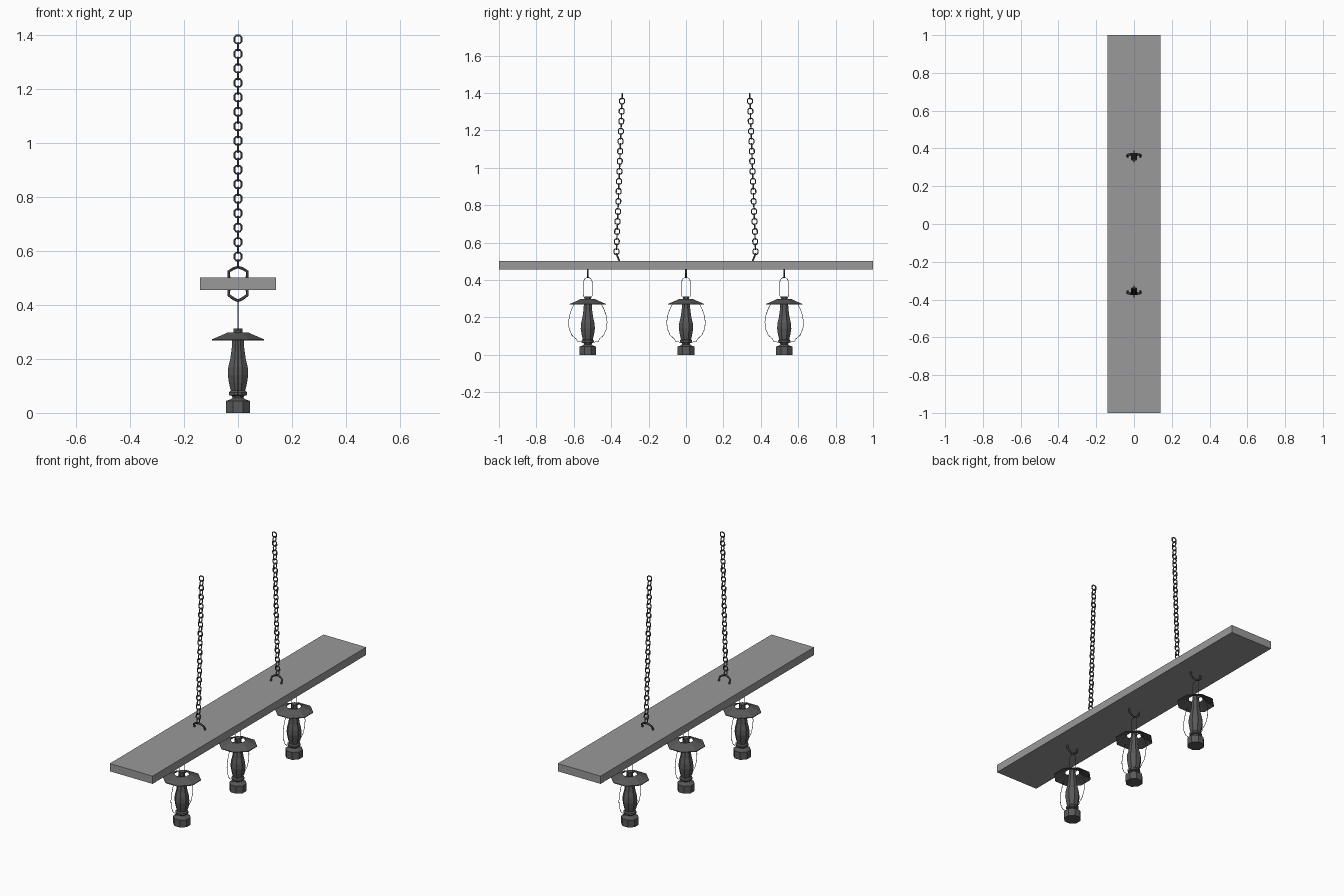
import bpy, bmesh, math
from mathutils import Vector

cube = bpy.data.objects.get("Cube")
if cube:
    bpy.data.objects.remove(cube, do_unlink=True)


def material(name, rgb):
    m = bpy.data.materials.new(name)
    m.use_nodes = True
    m.diffuse_color = (*rgb, 1)
    m.node_tree.nodes["Principled BSDF"].inputs["Base Color"].default_value = (*rgb, 1)
    return m


wood = material("grey_wood", (0.32, 0.32, 0.32))
iron = material("dark_iron", (0.1, 0.1, 0.1))


def finish(name, bm, mat):
    bmesh.ops.recalc_face_normals(bm, faces=bm.faces)
    mesh = bpy.data.meshes.new(name)
    bm.to_mesh(mesh)
    bm.free()
    mesh.materials.append(mat)
    ob = bpy.data.objects.new(name, mesh)
    bpy.context.collection.objects.link(ob)
    return ob


def lathe(name, profile, y, sides=8, closed=False):
    """Faceted turned shape around a vertical axis at the given y."""
    bm = bmesh.new()
    rings = []
    for r, z in profile:
        angles = [math.tau * (i + 0.5) / sides for i in range(sides)]
        rings.append([bm.verts.new((r * math.cos(a), y + r * math.sin(a), z)) for a in angles])
    pairs = list(zip(rings, rings[1:]))
    if closed:
        pairs.append((rings[-1], rings[0]))
    for a, b in pairs:
        for i in range(sides):
            j = (i + 1) % sides
            bm.faces.new((a[i], a[j], b[j], b[i]))
    if not closed:
        bm.faces.new(rings[0])
        bm.faces.new(rings[-1])
    return finish(name, bm, iron)


def rods(name, paths, radius, closed=False, resolution=1):
    """Bent rods swept along polylines, turned into one mesh."""
    curve = bpy.data.curves.new(name, "CURVE")
    curve.dimensions = "3D"
    curve.bevel_depth = radius
    curve.bevel_resolution = resolution
    curve.use_fill_caps = True
    for path in paths:
        s = curve.splines.new("POLY")
        s.points.add(len(path) - 1)
        for p, co in zip(s.points, path):
            p.co = (*co, 1)
        s.use_cyclic_u = closed
    tmp = bpy.data.objects.new(name + "_path", curve)
    bpy.context.collection.objects.link(tmp)
    graph = bpy.context.evaluated_depsgraph_get()
    mesh = bpy.data.meshes.new_from_object(tmp.evaluated_get(graph))
    bpy.data.objects.remove(tmp, do_unlink=True)
    for poly in mesh.polygons:
        poly.use_smooth = False
    mesh.materials.clear()
    mesh.materials.append(iron)
    ob = bpy.data.objects.new(name, mesh)
    bpy.context.collection.objects.link(ob)
    return ob


def mirrored(half):
    """Complete a symmetric (side, height) outline that starts on the +side."""
    return half + [(-a, b) for a, b in reversed(half) if a > 0]


# Plank
bm = bmesh.new()
bmesh.ops.create_cube(bm, size=1)
for v in bm.verts:
    v.co = (v.co.x * 0.28, v.co.y * 2, 0.479 + v.co.z * 0.046)
finish("plank", bm, wood)

# Chains, each leaning inward, with a staple on the plank
LINKS, PITCH = 32, 0.0268
link_shape = [(0.013, -0.008), (0.013, 0.008), (0.007, 0.0145), (-0.007, 0.0145),
              (-0.013, 0.008), (-0.013, -0.008), (-0.007, -0.0145), (0.007, -0.0145)]
staple = mirrored([(0.034, 0.0), (0.034, 0.026), (0.018, 0.036), (0.0, 0.042)])
for side, label in ((-1, "front"), (1, "back")):
    low = Vector((0, side * 0.372, 0.552))
    high = Vector((0, side * 0.341, 1.383))
    up = (high - low).normalized()
    across = (Vector((1, 0, 0)), Vector((0, up.z, -up.y)))
    links = []
    for i in range(LINKS):
        c = low.lerp(high, i / (LINKS - 1))
        w = across[(i + 1) % 2]
        links.append([c + w * a + up * b for a, b in link_shape])
    rods(label + "_chain", links, 0.0036, closed=True)
    path = [(x, side * (0.355 + h * 0.4), 0.498 + h) for x, h in staple]
    rods(label + "_chain_staple", [path], 0.0055)

# Lanterns
body = [(0.048, 0.0), (0.048, 0.044), (0.03, 0.05), (0.022, 0.056), (0.024, 0.063),
        (0.036, 0.066), (0.036, 0.076), (0.029, 0.082), (0.036, 0.11), (0.041, 0.14),
        (0.039, 0.17), (0.031, 0.2), (0.025, 0.24), (0.022, 0.282), (0.018, 0.284),
        (0.018, 0.312)]
shade = [(0.105, 0.268), (0.105, 0.272), (0.055, 0.292), (0.042, 0.298),
         (0.040, 0.294), (0.053, 0.288)]
bail = [(0.03, 0.068), (0.055, 0.07), (0.062, 0.085), (0.085, 0.105), (0.1, 0.14),
        (0.103, 0.175), (0.098, 0.21), (0.086, 0.245), (0.072, 0.272)]
handle = mirrored([(0.018, 0.305), (0.024, 0.318), (0.024, 0.39), (0.016, 0.408), (0.0, 0.416)])
hook = mirrored([(0.034, 0.458), (0.034, 0.436), (0.018, 0.424), (0.0, 0.415)])
for y, label in ((-0.525, "front"), (0, "middle"), (0.525, "back")):
    lathe(label + "_lantern_body", body, y)
    lathe(label + "_lantern_shade", shade, y, closed=True)
    # Struts joining the shade to the chimney
    rods(label + "_shade_struts",
         [[(0, y + s * 0.015, 0.292), (0, y + s * 0.046, 0.294)] for s in (-1, 1)], 0.003)
    rods(label + "_side_wires", [[(0, y + s * a, b) for a, b in bail] for s in (-1, 1)], 0.0016)
    rods(label + "_lantern_handle", [[(0, y + a, b) for a, b in handle]], 0.0016)
    rods(label + "_lantern_staple", [[(x, y, z) for x, z in hook]], 0.0055)
